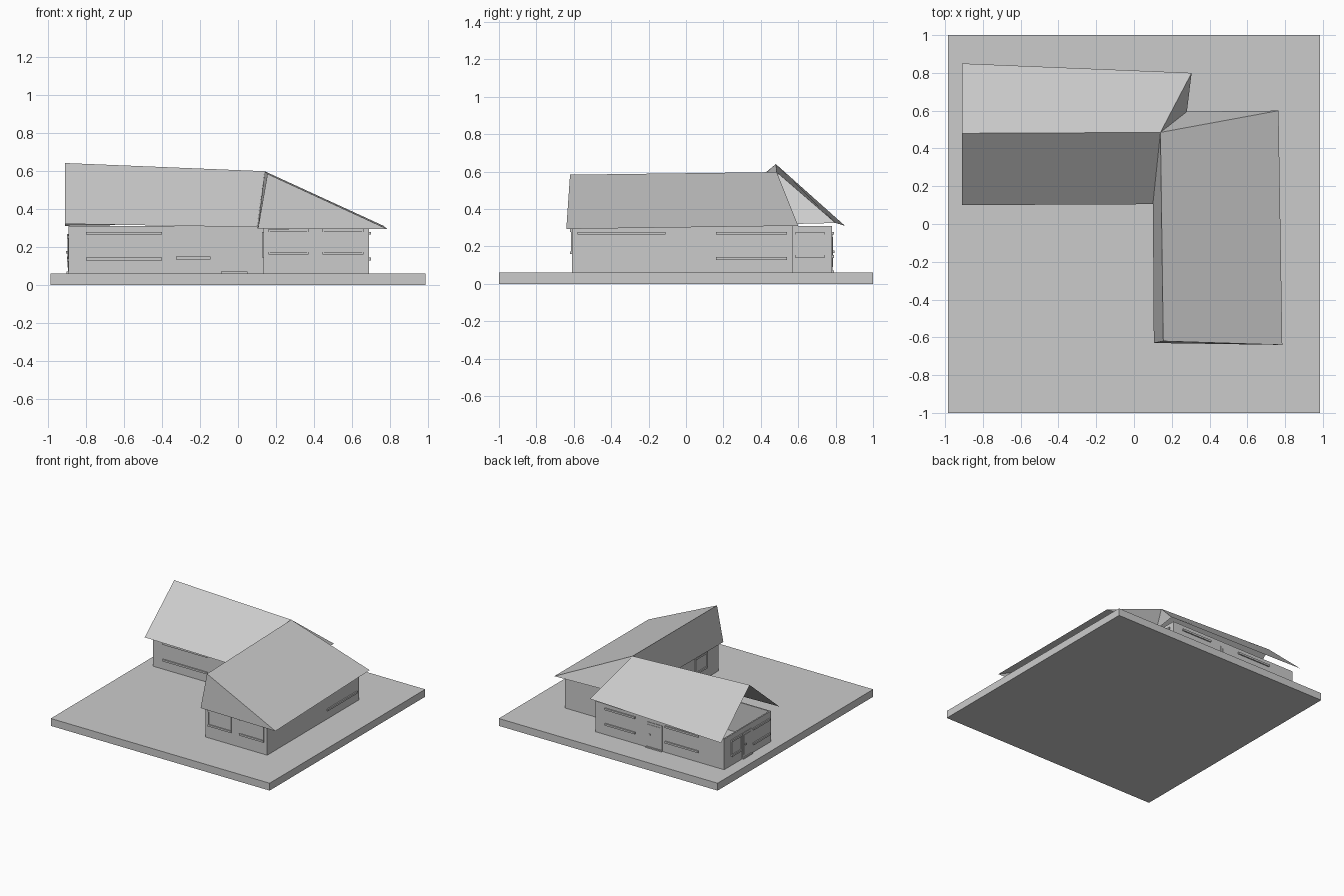
import bpy

cube = bpy.data.objects.get("Cube")
if cube:
    bpy.data.objects.remove(cube, do_unlink=True)

grey = bpy.data.materials.new("plain_grey")
grey.use_nodes = True
COLOUR = (0.6, 0.6, 0.6, 1)
grey.diffuse_color = COLOUR
grey.node_tree.nodes["Principled BSDF"].inputs["Base Color"].default_value = COLOUR


def make(name, verts, faces):
    mesh = bpy.data.meshes.new(name)
    mesh.from_pydata(verts, [], faces)
    mesh.materials.append(grey)
    obj = bpy.data.objects.new(name, mesh)
    bpy.context.collection.objects.link(obj)
    return obj


def box(name, xs, ys, zs):
    verts = [(x, y, z) for x in xs for y in ys for z in zs]
    faces = [(0, 1, 3, 2), (4, 6, 7, 5), (0, 4, 5, 1),
             (2, 3, 7, 6), (0, 2, 6, 4), (1, 5, 7, 3)]
    return make(name, verts, faces)


# Each wall: axis it faces along, its plane, outward direction
WALLS = {
    "front": ("y", 0.18, -1), "wing_front": ("y", -0.61, -1),
    "back": ("y", 0.78, 1), "right": ("x", -0.89, -1),
    "left": ("x", 0.69, 1), "court": ("x", 0.135, -1), "end": ("x", 0.27, 1),
}


def plate(part, wall, a, b, low, high, depth=0.006):
    """Thin block standing out from a wall."""
    axis, plane, sign = WALLS[wall]
    across = sorted((plane - sign * 0.004, plane + sign * depth))
    xs, ys = (across, (a, b)) if axis == "x" else ((a, b), across)
    return box(wall + "_" + part, xs, ys, (low, high))


def bars(wall, a, b, heights=(0.135, 0.27)):
    for z in heights:
        plate("ledge", wall, a, b, z - 0.007, z + 0.008, 0.01)


def window(wall, a, b, low=0.165, high=0.285):
    plate("window_pane", wall, a, b, low, high, 0.002)
    for side in (a, b - 0.008):
        plate("window_jamb", wall, side, side + 0.008, low, high)
    bars(wall, a, b, (low, high))


def door(wall, a, b):
    plate("door_frame", wall, a, b, 0.07, 0.268, 0.004)
    plate("door_leaf", wall, a + 0.015, b - 0.015, 0.09, 0.25, 0.007)
    plate("door_knob", wall, b - 0.04, b - 0.028, 0.165, 0.177, 0.014)
    plate("door_step", wall, a, b, 0.06, 0.07, 0.012)


# Ground slab
box("base_slab", (-0.985, 0.985), (-1, 1), (0, 0.06))

# L-shaped outer walls, open at the top under the roof
outline = [(-0.89, 0.18), (0.135, 0.18), (0.135, -0.61), (0.69, -0.61),
           (0.69, 0.57), (0.27, 0.57), (0.27, 0.78), (-0.89, 0.78)]
n = len(outline)
walls = make("walls", [(x, y, z) for z in (0.055, 0.31) for x, y in outline],
             [(i, (i + 1) % n, (i + 1) % n + n, i + n) for i in range(n)])
thick = walls.modifiers.new("thickness", "SOLIDIFY")
thick.thickness = 0.015
thick.offset = -1

# Roof sheets meeting at one crown point
points = {
    "ridge_end": (-0.91, 0.48, 0.64), "front_eave": (-0.91, 0.10, 0.32),
    "valley": (0.10, 0.105, 0.303), "crown": (0.14, 0.485, 0.597),
    "back_corner": (0.305, 0.80, 0.325), "back_eave": (-0.91, 0.85, 0.31),
    "notch": (0.28, 0.595, 0.32), "hip_corner": (0.765, 0.60, 0.31),
    "wing_eave": (0.785, -0.64, 0.293), "wing_ridge": (0.155, -0.62, 0.583),
    "wing_corner": (0.105, -0.63, 0.295),
}
names = list(points)
sheets = [
    "ridge_end front_eave valley crown", "ridge_end crown back_corner back_eave",
    "crown notch back_corner", "crown hip_corner notch",
    "crown wing_ridge wing_eave hip_corner", "crown valley wing_corner wing_ridge",
    "wing_ridge wing_corner wing_eave",
]
make("roof", list(points.values()),
     [[names.index(p) for p in s.split()] for s in sheets])

# Front wall of the long wing
bars("front", -0.80, -0.40)
bars("front", -0.325, -0.145, (0.14,))
door("front", -0.09, 0.05)

# Front of the side wing
window("wing_front", 0.16, 0.37)
window("wing_front", 0.445, 0.66)

# Left wall and the short end wall
bars("left", -0.58, -0.11, (0.27,))
bars("left", 0.16, 0.54)
window("end", 0.585, 0.74, 0.145, 0.27)

# Back wall
bars("back", -0.09, 0.18, (0.145, 0.27))
bars("back", -0.66, -0.36, (0.145, 0.27))
door("back", -0.335, -0.19)

# Right gable wall and courtyard wall
window("right", 0.56, 0.69, 0.14, 0.26)
door("right", 0.43, 0.55)
bars("right", 0.20, 0.41, (0.13, 0.25))
window("court", -0.46, -0.31, 0.15, 0.27)
